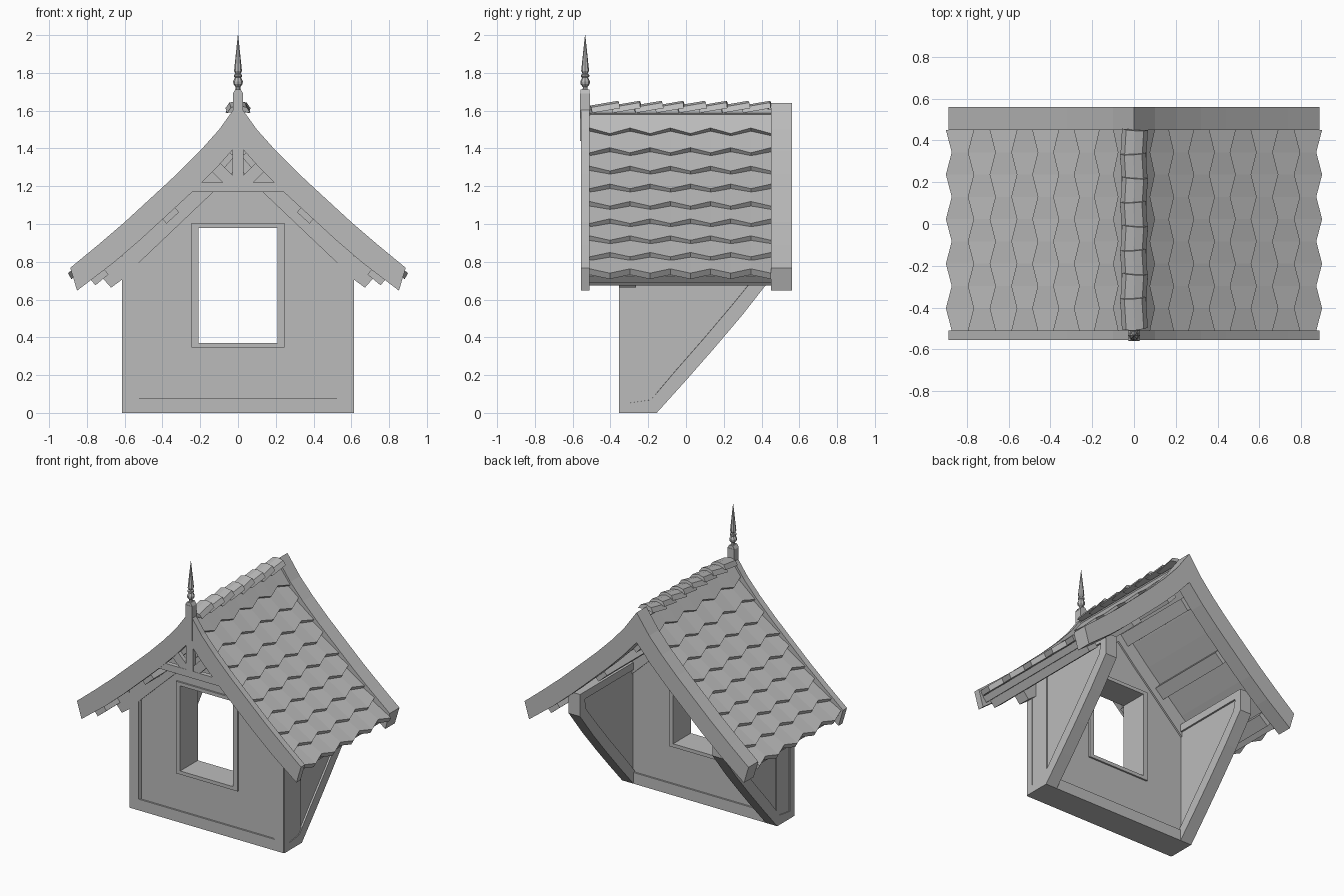
import bpy, bmesh, math
from mathutils import Vector, Matrix

cube = bpy.data.objects.get("Cube")
if cube:
    bpy.data.objects.remove(cube)

grey = bpy.data.materials.new("plain grey")
grey.use_nodes = True
grey.diffuse_color = (0.5, 0.5, 0.5, 1)
grey.node_tree.nodes["Principled BSDF"].inputs["Base Color"].default_value = (0.5, 0.5, 0.5, 1)

FRONT, BACK = -0.51, 0.45      # ends of the tiled roof
WALL_FRONT, WALL_BACK = -0.355, -0.155
SUNK = 0.012                   # depth of the sunk panels


def finish(name, bm, mirror=False, recalc=True):
    if recalc:
        bmesh.ops.recalc_face_normals(bm, faces=bm.faces[:])
    mesh = bpy.data.meshes.new(name)
    bm.to_mesh(mesh)
    bm.free()
    mesh.materials.append(grey)
    obj = bpy.data.objects.new(name, mesh)
    bpy.context.scene.collection.objects.link(obj)
    if mirror:
        obj.modifiers.new("mirror", 'MIRROR')
    return obj


def prism(name, pts, a, b, axis='Y', mirror=False, panel=0):
    """Extrude an outline along an axis, with an optional sunk panel on both ends."""
    bm = bmesh.new()
    place = (lambda p, t: (p[0], t, p[1])) if axis == 'Y' else (lambda p, t: (t, p[0], p[1]))
    ends = [[bm.verts.new(place(p, t)) for p in pts] for t in (a, b)]
    caps = [bm.faces.new(e) for e in ends]
    n = len(pts)
    for i in range(n):
        j = (i + 1) % n
        bm.faces.new((ends[0][i], ends[0][j], ends[1][j], ends[1][i]))
    bmesh.ops.recalc_face_normals(bm, faces=bm.faces[:])
    if panel:
        bmesh.ops.inset_individual(bm, faces=caps, thickness=panel)
        bmesh.ops.inset_individual(bm, faces=caps, thickness=0.001, depth=-SUNK)
    return finish(name, bm, mirror, recalc=False)


def rect(x0, x1, z0, z1):
    return [(x0, z0), (x1, z0), (x1, z1), (x0, z1)]


# Sweeping roof line, ridge to eave
curve = [Vector(p) for p in ((0, 1.64), (0.1, 1.5), (0.2, 1.388), (0.32, 1.268),
                             (0.44, 1.157), (0.6, 1.01), (0.74, 0.89), (0.888, 0.768))]


def roof_point(s, depth=0):
    """Point at arc length s down the roof line, sunk by depth; also its slope direction."""
    for i in range(len(curve) - 1):
        d = curve[i + 1] - curve[i]
        if s <= d.length or i == len(curve) - 2:
            break
        s -= d.length
    d.normalize()
    return curve[i] + d * s - Vector((-d.y, d.x)) * depth, d


def roof_line(depth, limit=None):
    """Offset roof line starting on the centre plane, optionally cut at x = limit."""
    out = []
    for i, p in enumerate(curve):
        t = (curve[min(i + 1, len(curve) - 1)] - curve[max(i - 1, 0)]).normalized()
        out.append(p - Vector((-t.y, t.x)) * depth)
    first = curve[1] - curve[0]
    apex = Vector((0, curve[0].y - depth * first.length / first.x))
    out = [apex] + [p for p in out[1:] if p.x > 0.01]
    if limit:
        k = next(i for i, p in enumerate(out) if p.x > limit)
        p, q = out[k - 1], out[k]
        out = out[:k] + [p.lerp(q, (limit - p.x) / (q.x - p.x))]
    return out


# Front wall: mirrored half with the window opening left out
half = roof_line(0.1, 0.61)
edge = [(0, 0), (0.61, 0)] + [tuple(p) for p in reversed(half)]
prism("front_wall", edge + [(0, 0.98), (0.21, 0.98), (0.21, 0.37), (0, 0.37)],
      WALL_FRONT + SUNK, WALL_BACK - SUNK, mirror=True)

# Raised border around the wall panel, both faces
border = edge + [(0, 1.3), (0.13, 1.17), (0.54, 0.78), (0.54, 0.08), (0, 0.08)]
prism("front_border", border, WALL_FRONT, WALL_FRONT + SUNK, mirror=True)
prism("back_border", border, WALL_BACK - SUNK, WALL_BACK, mirror=True)

# Window frame lining the opening
for name, r in (("window_sill", rect(-0.245, 0.245, 0.345, 0.37)),
                ("window_head", rect(-0.245, 0.245, 0.98, 1.005))):
    prism(name, r, WALL_FRONT, WALL_BACK)
prism("window_jamb", rect(0.21, 0.245, 0.37, 0.98), WALL_FRONT, WALL_BACK, mirror=True)

# Side cheeks cut along the main roof slope
top = half[-1].y
cheek = [(-0.35, 0), (-0.155, 0), (0, 0.172), (0.15, 0.343), (0.3, 0.52),
         (BACK, 0.712), (BACK, top), (-0.35, top)]
prism("side_cheek", cheek, 0.525, 0.615, axis='X', mirror=True, panel=0.075)

# Short rafter tail under each eave
prism("rafter_tail", [(0.58, 0.73), (0.672, 0.663), (0.74, 0.74), (0.62, 0.84)],
      WALL_FRONT, -0.265, mirror=True)

# Roof deck
deck = roof_line(0.055) + list(reversed(roof_line(0.1)))
prism("roof_deck", deck, FRONT, BACK, mirror=True)

# Barge boards
lower = roof_line(0.125)
lower[-1] = Vector((0.852, 0.647))
board = roof_line(0) + list(reversed(lower))
prism("front_barge_board", board, -0.555, FRONT, mirror=True)
prism("back_barge_board", board, BACK, 0.56, mirror=True)

# Purlins under the deck
for i, s in enumerate((0.27, 0.67, 1.16)):
    c, d = roof_point(s, 0.126)
    n = Vector((-d.y, d.x))
    corners = [c + d * u * 0.045 + n * v * 0.03 for u, v in ((-1, -1), (1, -1), (1, 1), (-1, 1))]
    prism(f"purlin_{i + 1}", corners, FRONT, BACK, mirror=True)

# Gable ornament: tie beam, king post and struts
prism("tie_beam", rect(-0.26, 0.26, 1.17, 1.22), -0.548, -0.515)
prism("king_post", rect(-0.028, 0.028, 1.18, 1.46), -0.55, -0.513)
prism("gable_strut", [(0.02, 1.17), (0.05, 1.19), (0.18, 1.32), (0.14, 1.37), (0.02, 1.25)],
      -0.546, -0.517, mirror=True)

# Overlapping tile rows with zigzag lower edges
ROWS, STEPS = 9, 9
for row in range(ROWS):
    bm = bmesh.new()
    s = 0.17 + row * 0.136
    up, down = [], []
    for k in range(STEPS + 1):
        y = FRONT + (BACK - FRONT) * k / STEPS
        wave = 0.018 if (k + row) % 2 else -0.018
        p, _ = roof_point(max(s - 0.165, 0), 0.045)
        q, _ = roof_point(s + wave, 0.014)
        up.append(bm.verts.new((max(p.x, 0), y, p.y)))
        down.append(bm.verts.new((q.x, y, q.y)))
    for k in range(STEPS):
        bm.faces.new((up[k], down[k], down[k + 1], up[k + 1]))
    bm.normal_update()
    obj = finish(f"tile_row_{row + 1}", bm, recalc=False)
    solid = obj.modifiers.new("thickness", 'SOLIDIFY')
    solid.thickness = 0.036
    solid.offset = -1
    obj.modifiers.new("mirror", 'MIRROR')

# Tilted ridge caps
cap = [(-0.062, -0.022), (-0.042, 0.008), (0, 0.018), (0.042, 0.008), (0.062, -0.022), (0, -0.012)]
for i in range(8):
    obj = prism(f"ridge_cap_{i + 1}", cap, -0.075, 0.075)
    turn = 0.06 * (-1) ** i
    obj.matrix_world = (Matrix.Translation((0, -0.43 + i * 0.115, 1.622))
                        @ Matrix.Rotation(turn, 4, 'Z') @ Matrix.Rotation(0.17, 4, 'X'))

# Finial: square post with a turned spike
prism("finial_post", rect(-0.026, 0.026, 1.44, 1.69), -0.56, -0.508)
prism("finial_post_cap", [(-0.028, 1.69), (0.028, 1.69), (0.014, 1.712), (-0.014, 1.712)], -0.558, -0.51)
profile = [(0.014, 1.7), (0.012, 1.725), (0.024, 1.74), (0.026, 1.755), (0.016, 1.775),
           (0.022, 1.78), (0.022, 1.79), (0.013, 1.795), (0.021, 1.81), (0.001, 2.0)]
bm = bmesh.new()
verts = [bm.verts.new((r, -0.534, z)) for r, z in profile]
edges = [bm.edges.new(pair) for pair in zip(verts, verts[1:])]
bmesh.ops.spin(bm, geom=verts + edges, cent=(0, -0.534, 0), axis=(0, 0, 1),
               angle=math.tau, steps=8, use_merge=True)
bmesh.ops.remove_doubles(bm, verts=bm.verts[:], dist=0.0002)
finish("finial_spike", bm)
